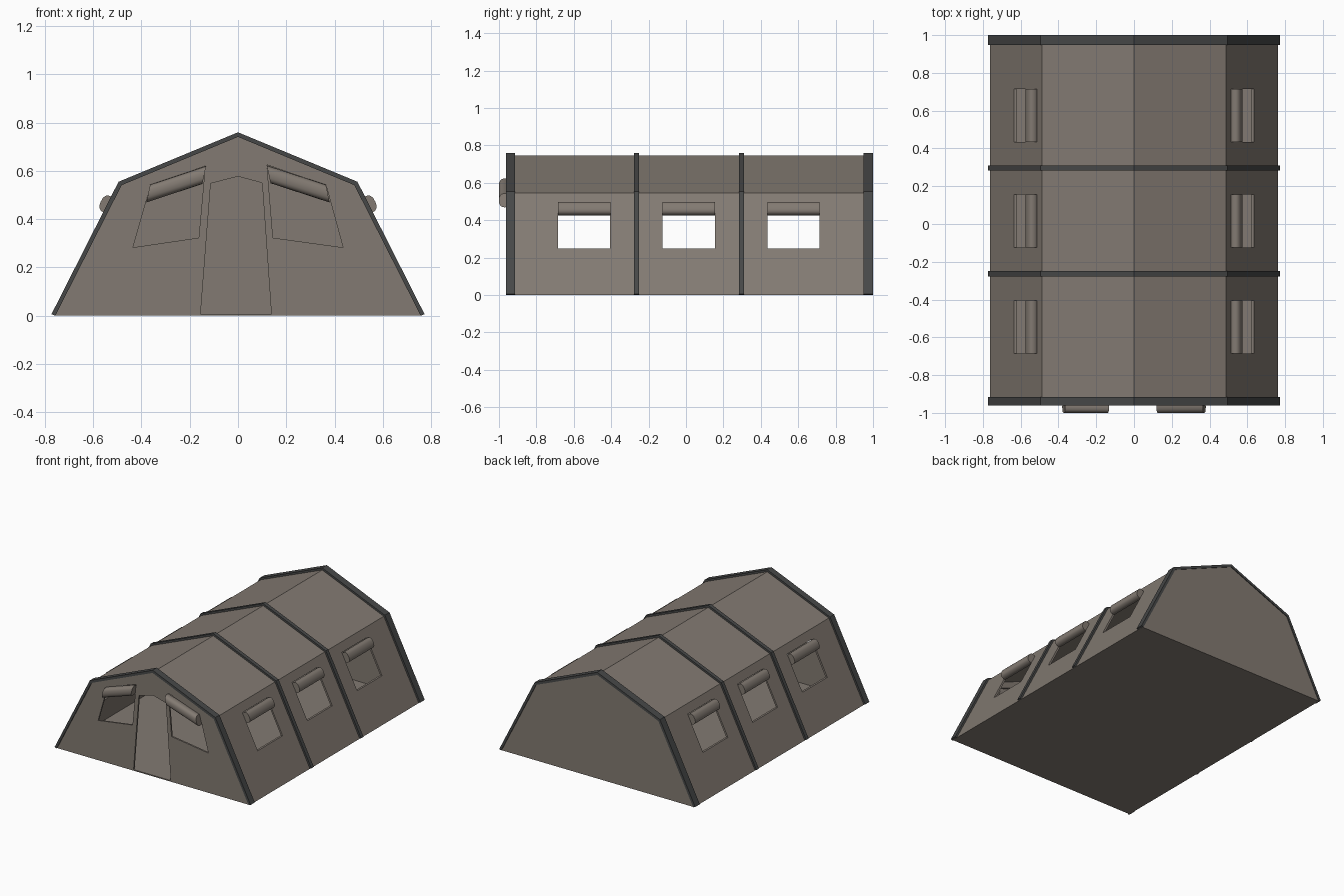
import bpy, bmesh, math
from mathutils import Vector

if "Cube" in bpy.data.objects:
    bpy.data.objects.remove(bpy.data.objects["Cube"])


def material(name, rgb):
    m = bpy.data.materials.new(name)
    m.diffuse_color = (*rgb, 1)
    m.use_nodes = True
    m.node_tree.nodes["Principled BSDF"].inputs["Base Color"].default_value = m.diffuse_color
    return m


CANVAS = material("canvas", (0.225, 0.195, 0.168))
TRIM = material("dark_trim", (0.062, 0.064, 0.064))


def loft(name, rings, mat):
    """Solid made by joining two matching closed loops."""
    bm = bmesh.new()
    a, b = [[bm.verts.new(p) for p in r] for r in rings]
    n = len(a)
    bm.faces.new(a)
    bm.faces.new(b[::-1])
    for i in range(n):
        j = (i + 1) % n
        bm.faces.new((a[i], b[i], b[j], a[j]))
    bmesh.ops.recalc_face_normals(bm, faces=bm.faces)
    me = bpy.data.meshes.new(name)
    bm.to_mesh(me)
    bm.free()
    ob = bpy.data.objects.new(name, me)
    bpy.context.collection.objects.link(ob)
    me.materials.append(mat)
    return ob


def prism(name, pts, y0, y1, mat):
    return loft(name, [[(x, y, z) for x, z in pts] for y in (y0, y1)], mat)


def gable(foot, foot_z, eave, eave_z, ridge):
    return [(-foot, foot_z), (-eave, eave_z), (0, ridge), (eave, eave_z), (foot, foot_z)]


# Hollow canvas shell with floor and end walls
shell = prism("tent_shell", gable(0.762, 0, 0.486, 0.545, 0.745), -0.955, 0.995, CANVAS)
cutters = [prism("cut_inside", gable(0.743, 0.008, 0.477, 0.536, 0.733), -0.943, 0.983, CANVAS)]

# Door and front window openings
door = [(-0.155, 0.008), (-0.113, 0.548), (0, 0.577), (0.1, 0.55), (0.138, 0.008)]
front_windows = [
    [(-0.435, 0.283), (-0.163, 0.323), (-0.136, 0.62), (-0.362, 0.54)],
    [(0.435, 0.283), (0.145, 0.323), (0.12, 0.625), (0.365, 0.54)],
]
for pts in [door] + front_windows:
    cutters.append(prism("cut_front", pts, -1.1, -0.8, CANVAS))

# Side window openings, straight through both walls
side_y = (-0.545, 0.015, 0.575)
for y in side_y:
    cutters.append(prism("cut_side", [(-1, 0.25), (1, 0.25), (1, 0.49), (-1, 0.49)],
                         y - 0.14, y + 0.14, CANVAS))

for c in cutters:
    mod = shell.modifiers.new("opening", 'BOOLEAN')
    mod.operation, mod.solver, mod.object = 'DIFFERENCE', 'EXACT', c
bpy.context.view_layer.objects.active = shell
for mod in list(shell.modifiers):
    bpy.ops.object.modifier_apply(modifier=mod.name)
for c in cutters:
    bpy.data.objects.remove(c)

# Dark frame ribs wrapped over the shell
outer = gable(0.773, 0.006, 0.495, 0.555, 0.76)
inner = gable(0.757, 0.0, 0.482, 0.541, 0.741)
for i, (y0, y1) in enumerate([(-0.962, -0.915), (-0.278, -0.25), (0.283, 0.31), (0.948, 1.0)]):
    prism(f"frame_rib_{i}", outer + inner[::-1], y0, y1, TRIM)


def roll(name, p0, p1, down, out):
    """Rolled-up window flap: rounded section swept between two points."""
    rings = []
    for p in (p0, p1):
        ring = []
        for k in range(20):
            t = 2 * math.pi * k / 20
            c, s = math.cos(t), math.sin(t)
            c, s = [math.copysign(abs(v) ** 0.8, v) for v in (c, s)]
            ring.append(Vector(p) + Vector(down) * c + Vector(out) * (0.3 + 0.7 * s))
        rings.append(ring)
    ob = loft(name, rings, CANVAS)
    bpy.ops.object.select_all(action='DESELECT')
    ob.select_set(True)
    bpy.context.view_layer.objects.active = ob
    bpy.ops.object.shade_smooth_by_angle(angle=math.radians(40))


# Rolled flaps on the side windows
for s in (-1, 1):
    for i, y in enumerate(side_y):
        roll(f"side_flap_{i}", (s * 0.531, y - 0.14, 0.456), (s * 0.531, y + 0.14, 0.456),
             (s * 0.016, 0, -0.033), (s * 0.037, 0, 0.018))

# Rolled flaps on the front windows
for s, xi, zi in ((-1, 0.14, 0.583), (1, 0.127, 0.586)):
    roll("front_flap", (s * 0.372, -0.955, 0.506), (s * xi, -0.955, zi),
         (s * 0.008, 0, -0.037), (0, -0.045, 0))
